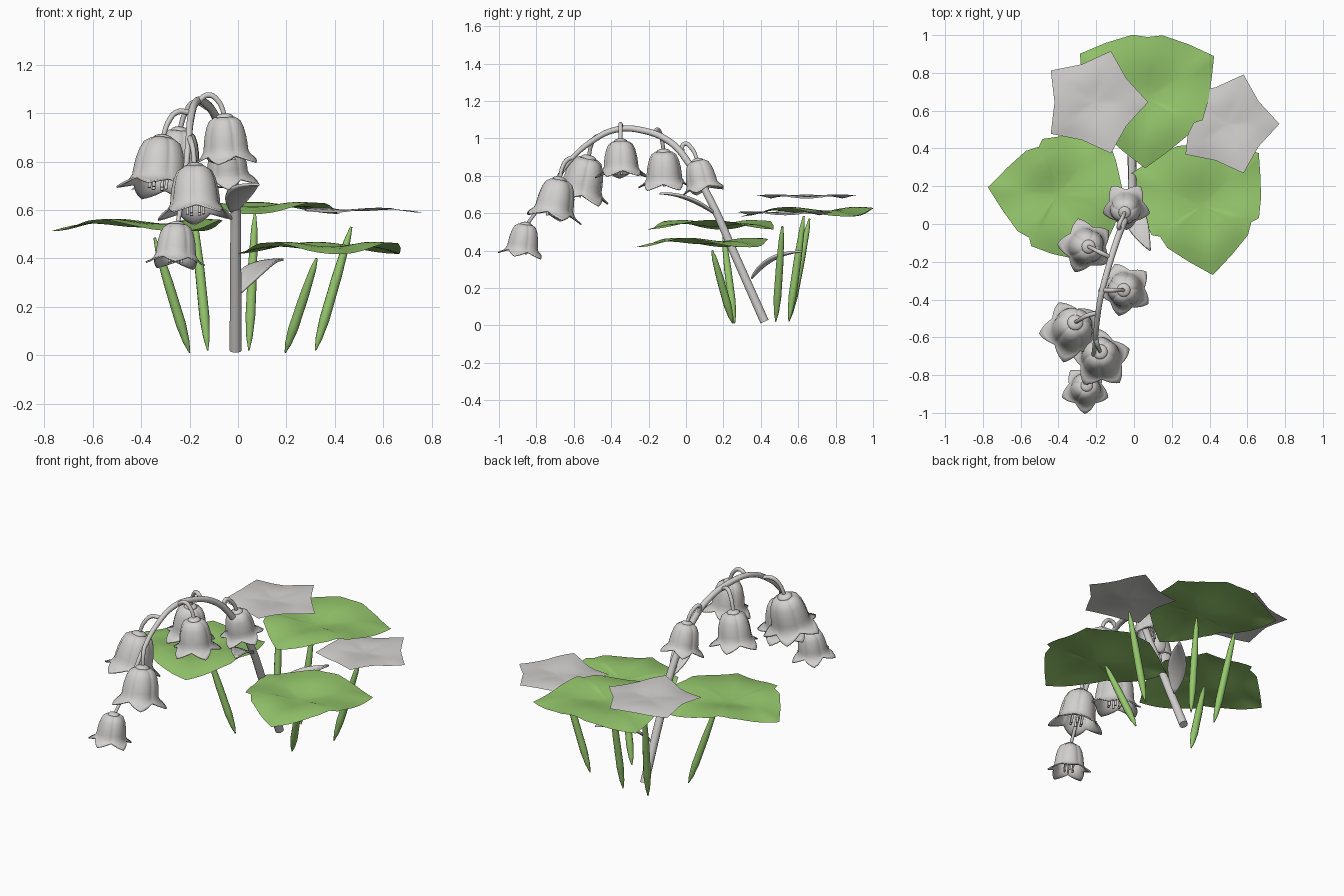
import bpy, bmesh, math
from mathutils import Vector

if "Cube" in bpy.data.objects:
    bpy.data.objects.remove(bpy.data.objects["Cube"])


def material(name, colour):
    m = bpy.data.materials.new(name)
    m.use_nodes = True
    m.diffuse_color = (*colour, 1)
    m.node_tree.nodes["Principled BSDF"].inputs["Base Color"].default_value = (*colour, 1)
    return m


GREY = material("pale grey", (.64, .63, .62))
GREEN = material("leaf green", (.3, .57, .15))


def finish(name, bm, mat, angle=60):
    mesh = bpy.data.meshes.new(name)
    bm.to_mesh(mesh)
    bm.free()
    mesh.materials.append(mat)
    ob = bpy.data.objects.new(name, mesh)
    bpy.context.collection.objects.link(ob)
    bpy.ops.object.select_all(action='DESELECT')
    ob.select_set(True)
    bpy.context.view_layer.objects.active = ob
    bpy.ops.object.shade_smooth_by_angle(angle=math.radians(angle))
    return ob


def tube(name, points, radii, mat):
    curve = bpy.data.curves.new(name, 'CURVE')
    curve.dimensions = '3D'
    curve.bevel_depth = 1
    curve.bevel_resolution = 3
    curve.resolution_u = 8
    curve.use_fill_caps = True
    spline = curve.splines.new('BEZIER')
    spline.bezier_points.add(len(points) - 1)
    for bp, p, r in zip(spline.bezier_points, points, radii):
        bp.co, bp.radius = p, r
        bp.handle_left_type = bp.handle_right_type = 'AUTO'
    curve.materials.append(mat)
    ob = bpy.data.objects.new(name, curve)
    bpy.context.collection.objects.link(ob)
    return ob


def skin(bm, rings, closed=True):
    for a, b in zip(rings, rings[1:]):
        n = len(a)
        for i in range(n if closed else n - 1):
            j = (i + 1) % n
            bm.faces.new((a[i], b[i], b[j], a[j]))


def sheet(name, outline, centre, angle, wave, mat):
    """Thin wavy blade: rings scaled out from a centre point to the outline."""
    bm = bmesh.new()
    ca, sa = math.cos(angle), math.sin(angle)
    dense = []
    for i, p in enumerate(outline):
        q = outline[(i + 1) % len(outline)]
        dense += [Vector(p).lerp(Vector(q), k / 3) for k in range(3)]
    rings = []
    steps = 8
    for s in range(1, steps + 1):
        t = s / steps
        ring = []
        for p in dense:
            a = math.atan2(p.y, p.x)
            z = wave * (-.5 * math.cos(t * 5) - t * t * math.cos(3 * a))
            x, y = p * t
            ring.append(bm.verts.new((centre[0] + x * ca - y * sa,
                                      centre[1] + x * sa + y * ca, centre[2] + z)))
        rings.append(ring)
    hub = bm.verts.new((centre[0], centre[1], centre[2] - wave * .5))
    first = rings[0]
    for i in range(len(first)):
        bm.faces.new((hub, first[i], first[(i + 1) % len(first)]))
    skin(bm, rings)
    bmesh.ops.recalc_face_normals(bm, faces=bm.faces)
    if sum(f.normal.z for f in bm.faces) < 0:
        bmesh.ops.reverse_faces(bm, faces=bm.faces)
    return finish(name, bm, mat)


# Arching flower stalk
stalk = [(-.01, .42, .02), (-.01, .26, .38), (-.015, .13, .67), (-.05, .02, .86),
         (-.09, -.085, .98), (-.14, -.245, 1.045), (-.175, -.38, 1.045), (-.195, -.51, .98),
         (-.205, -.62, .88), (-.225, -.75, .68), (-.25, -.85, .54)]
tube("flower_stalk", stalk, [.025, .023, .021, .019, .018, .017, .016, .015, .013, .01, .009], GREY)

# Bell flowers: fluted body that opens into five pointed, curled petals
PETAL = [(.08, -.05), (.2, -.06), (.29, -.12), (.345, -.24), (.39, -.42), (.41, -.58),
         (.42, -.7), (.48, -.81), (.57, -.9), (.68, -.95)]
VALLEY = [(.08, -.05), (.19, -.07), (.265, -.13), (.32, -.25), (.355, -.42), (.375, -.58),
          (.39, -.68), (.41, -.74), (.44, -.78), (.47, -.81)]


def bell(name, cap, mouth, spin):
    cap, mouth = Vector(cap), Vector(mouth)
    h = (mouth - cap).length
    rot = Vector((0, 0, -1)).rotation_difference(mouth - cap).to_matrix().to_4x4()

    def place(ob):
        ob.matrix_world = rot
        ob.location = cap

    bm = bmesh.new()
    rings, n = [], 60
    for k, ((rp, zp), (rv, zv)) in enumerate(zip(PETAL, VALLEY)):
        ring = []
        flare = max(0, (k - 5) / 4)
        for i in range(n):
            a = math.tau * i / n
            flute = abs(math.cos(2.5 * a)) ** .6
            point = (1 - abs(math.sin(2.5 * a))) ** .6
            w = flute + (point - flute) * flare
            r, z = (rv + (rp - rv) * w) * h, (zv + (zp - zv) * w) * h
            ring.append(bm.verts.new((r * math.cos(a + spin), r * math.sin(a + spin), z)))
        rings.append(ring)
    skin(bm, rings)
    bm.faces.new(rings[0])
    bmesh.ops.recalc_face_normals(bm, faces=bm.faces)
    body = finish(name, bm, GREY)
    solid = body.modifiers.new("thickness", 'SOLIDIFY')
    solid.thickness = .03 * h
    place(body)

    # Rounded cap above the bell
    bm = bmesh.new()
    bmesh.ops.create_uvsphere(bm, u_segments=20, v_segments=10, radius=.17 * h)
    for v in bm.verts:
        v.co.z = v.co.z * .45 - .03 * h
    place(finish(name + "_cap", bm, GREY))

    # Stamens hanging inside
    for k in range(6):
        a = math.tau * k / 6
        c, s = math.cos(a) * h, math.sin(a) * h
        place(tube(name + "_stamen", [(.04 * c, .04 * s, -.1 * h), (.13 * c, .13 * s, -.5 * h),
                                      (.14 * c, .14 * s, -.88 * h)], [.02 * h, .02 * h, .03 * h], GREY))


# Each entry: cap, mouth, spin, start and peak of the flower's own little stem
bells = [
    ((-.05, .06, .885), (-.04, .1, .7), 54, (-.07, -.02, .91), (-.08, -.01, .97)),
    ((-.24, -.12, .935), (-.26, -.115, .72), 33, (-.12, -.18, 1.02), (-.18, -.15, 1.045)),
    ((-.055, -.35, .99), (-.045, -.345, .78), 40, (-.17, -.35, 1.045), (-.12, -.35, 1.075)),
    ((-.31, -.52, .9), (-.335, -.575, .66), 40, (-.19, -.47, 1.0), (-.25, -.485, 1.005)),
    ((-.18, -.675, .785), (-.175, -.72, .555), 20, (-.2, -.6, .9), (-.195, -.635, .885)),
    ((-.25, -.855, .545), (-.26, -.88, .36), 54, None, None)]
for i, (cap, mouth, spin, start, peak) in enumerate(bells):
    bell(f"bell_{i + 1}", cap, mouth, math.radians(spin))
    if start:
        over = Vector(peak).lerp(Vector(cap), .6) + Vector((0, 0, .025))
        tube(f"bell_stem_{i + 1}", [start, peak, over, cap], [.012, .012, .011, .01], GREY)

# Heart-like green leaves, tip along local +x, mirrored outline
half = [(.37, 0), (.28, .12), (.19, .225), (.125, .255), (.11, .3), (0, .33), (-.12, .345),
        (-.23, .355), (-.29, .22), (-.335, .08)]
leaf_outline = half + [(-.325, 0)] + [(x, -y) for x, y in reversed(half[1:])]
leaves = [("left_leaf", (-.405, .155, .54), math.radians(174), .95),
          ("back_leaf", (.065, .665, .61), math.radians(-91), 1),
          ("right_leaf", (.36, .095, .445), math.radians(-81), .96)]
for name, centre, angle, wide in leaves:
    sheet(name, [(x, y * wide) for x, y in leaf_outline], centre, angle, .024, GREEN)

# Five-pointed pale blades
for name, centre, size in [("left_star", (-.21, .645, .69), .285), ("right_star", (.495, .53, .6), .275)]:
    star = []
    for k in range(10):
        a, r = math.pi * k / 5, size * (.74 if k % 2 else 1)
        star.append((r * math.cos(a), r * math.sin(a)))
    sheet(name, star, centre, 0, .01, GREY)

# Tapered green stems under leaves and stars
stems = [("left_leaf_stem", (-.2, .26, .01), (-.345, .2, .485)),
         ("left_star_stem", (-.125, .55, .02), (-.18, .66, .57)),
         ("back_leaf_stem", (.045, .55, .02), (.07, .63, .585)),
         ("right_leaf_stem", (.195, .25, .01), (.325, .14, .4)),
         ("right_star_stem", (.32, .48, .02), (.468, .515, .53))]
for name, foot, top in stems:
    foot, top = Vector(foot), Vector(top)
    ts = (0, .1, .25, .6, .88, 1)
    tube(name, [foot.lerp(top, t) for t in ts], [.003, .014, .021, .02, .014, .005], GREEN)


# Cupped bracts growing from the stalk
def bract(name, base, bend, tip, side, width):
    base, bend, tip, side = Vector(base), Vector(bend), Vector(tip), Vector(side)
    bm = bmesh.new()
    rows = []
    for i in range(13):
        t = i / 12
        mid = base.lerp(bend, t).lerp(bend.lerp(tip, t), t)
        w = width * (.06 + .94 * math.sin(math.pi * t ** .85))
        rows.append([bm.verts.new(mid + side * w * k / 3 + Vector((0, 0, w * .2 * (k / 3) ** 2)))
                     for k in range(-3, 4)])
    skin(bm, rows, closed=False)
    bmesh.ops.recalc_face_normals(bm, faces=bm.faces)
    blade = finish(name, bm, GREY)
    solid = blade.modifiers.new("thickness", 'SOLIDIFY')
    solid.thickness = .01
    solid.offset = 0


bract("lower_bract", (0, .35, .25), (.06, .45, .38), (.185, .62, .395), (.93, -.3, 0), .055)
bract("upper_bract", (-.02, .17, .585), (.0, .0, .7), (.085, -.14, .705), (.95, .2, 0), .058)
